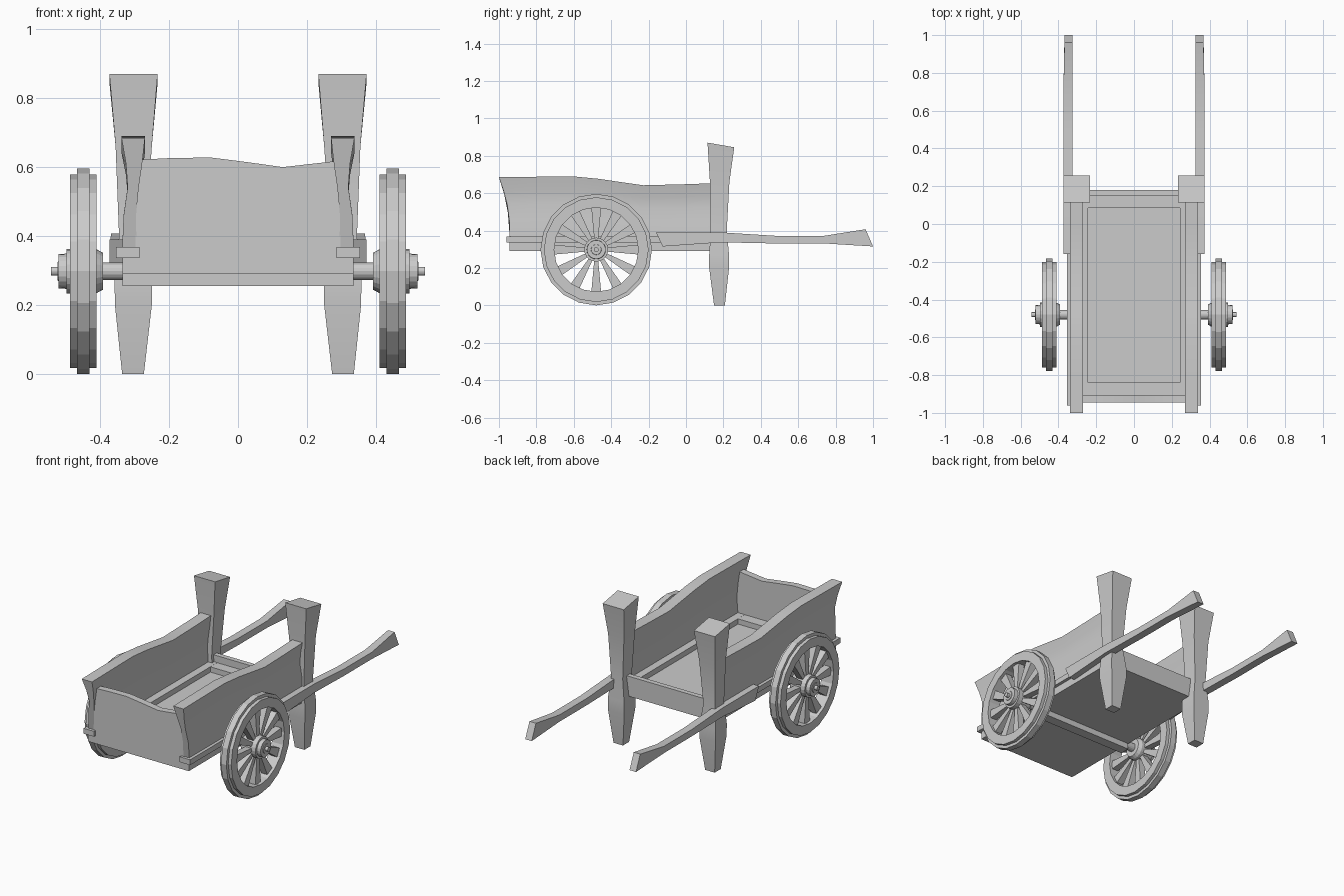
import bpy, bmesh, math

if "Cube" in bpy.data.objects:
    bpy.data.objects.remove(bpy.data.objects["Cube"])


def finish(name, bm):
    bmesh.ops.recalc_face_normals(bm, faces=bm.faces)
    me = bpy.data.meshes.new(name)
    bm.to_mesh(me)
    bm.free()
    ob = bpy.data.objects.new(name, me)
    bpy.context.collection.objects.link(ob)
    return ob


def loft(name, rings, closed=False):
    """Skin a list of equal-length point rings; cap the ends unless closed."""
    bm = bmesh.new()
    vs = [[bm.verts.new(p) for p in r] for r in rings]
    n = len(vs[0])
    pairs = list(zip(vs, vs[1:])) + ([(vs[-1], vs[0])] if closed else [])
    for a, b in pairs:
        for i in range(n):
            j = (i + 1) % n
            bm.faces.new((a[i], a[j], b[j], b[i]))
    if not closed:
        bm.faces.new(vs[0])
        bm.faces.new(vs[-1])
    return finish(name, bm)


def box(name, x0, x1, y0, y1, z0, z1):
    return loft(name, [[(x0, y0, z), (x1, y0, z), (x1, y1, z), (x0, y1, z)] for z in (z0, z1)])


def lathe(name, profile, sides, closed=False):
    """Turn (x, radius) points about the axle line."""
    rings = []
    for x, r in profile:
        rings.append([(x, AY + r * math.cos(2 * math.pi * i / sides),
                       AZ + r * math.sin(2 * math.pi * i / sides)) for i in range(sides)])
    return loft(name, rings, closed)


def mirror(ob):
    """Mirror a finished part to the other side of x = 0."""
    bm = bmesh.new()
    bm.from_mesh(ob.data)
    for v in bm.verts:
        v.co.x *= -1
    return finish(ob.name + "_left", bm)


def smooth(ob):
    bpy.ops.object.select_all(action='DESELECT')
    ob.select_set(True)
    bpy.context.view_layer.objects.active = ob
    bpy.ops.object.shade_smooth_by_angle(angle=math.radians(30))


AY, AZ = -0.48, 0.298
paired = []

# Flat bed with rails on top: long side rails, short cross rails at both ends
box("bed_floor", -0.335, 0.335, -0.945, 0.18, 0.29, 0.337)
paired.append(box("side_rail", 0.285, 0.354, -0.96, 0.14, 0.337, 0.369))
paired.append(box("inner_ledge", 0.243, 0.29, -0.91, 0.15, 0.337, 0.369))
box("front_ledge", -0.25, 0.25, -0.91, -0.84, 0.337, 0.3685)
box("back_ledge", -0.25, 0.25, 0.085, 0.155, 0.337, 0.3685)

# Axle and the beam that carries it
box("axle_beam", -0.335, 0.335, AY - 0.03, AY + 0.03, 0.255, 0.292)
lathe("axle", [(-0.42, 0.025), (0.42, 0.025)], 16)

# Side boards: wavy top, waisted cross-section, flared front end
rings = []
for t, top in ((0, 0.685), (0.13, 0.687), (0.34, 0.69), (0.46, 0.677),
               (0.67, 0.642), (0.85, 0.647), (1, 0.653)):
    section = []
    for front, h, outer, inner in ((-0.942, 0, 0.336, 0.288), (-0.945, 0.3, 0.332, 0.296),
                                   (-0.956, 0.56, 0.32, 0.288), (-0.975, 0.77, 0.325, 0.278),
                                   (-1.0, 1, 0.338, 0.27)):
        y = front + t * (0.15 - front)
        z = 0.36 + h * (top - 0.36)
        section.append(((outer, y, z), (inner, y, z)))
    rings.append([p[0] for p in section] + [p[1] for p in reversed(section)])
paired.append(loft("side_board", rings))

# Front board with wavy top
top = [(-0.298, 0.621), (-0.2, 0.626), (-0.08, 0.628), (0.03, 0.614), (0.13, 0.6), (0.298, 0.619)]
smooth(loft("front_board", [[(x, -0.945, 0.336), (x, -0.905, 0.336), (x, -0.905, z), (x, -0.945, z)]
                            for x, z in top]))

# Low back board
box("back_board", -0.29, 0.29, 0.15, 0.18, 0.336, 0.41)

# Corner posts: (z front, z back, inner x, outer x, front y, back y)
post = [(0, 0, 0.273, 0.336, 0.15, 0.208), (0.2, 0.2, 0.25, 0.357, 0.124, 0.23),
        (0.27, 0.27, 0.25, 0.358, 0.124, 0.23), (0.4, 0.4, 0.268, 0.345, 0.132, 0.218),
        (0.66, 0.66, 0.25, 0.355, 0.128, 0.232), (0.87, 0.845, 0.233, 0.373, 0.115, 0.258)]
paired.append(loft("corner_post", [[(a, f, zf), (b, f, zf), (b, k, zb), (a, k, zb)]
                                   for zf, zb, a, b, f, k in post]))

# Pull handles: (outer x, top y, top z, bottom y, bottom z)
handle = [(0.373, -0.16, 0.39, -0.125, 0.315), (0.373, 0.19, 0.39, 0.19, 0.337),
          (0.373, 0.475, 0.372, 0.475, 0.331), (0.373, 0.74, 0.372, 0.74, 0.331),
          (0.368, 0.96, 0.407, 1.0, 0.315)]
paired.append(loft("pull_handle", [[(0.325, a, b), (o, a, b), (o, c, d), (0.325, c, d)]
                                   for o, a, b, c, d in handle]))
smooth_parts = list(paired)

# Wheel: rim, tyre, stepped hub and twelve wedge spokes
paired.append(lathe("wheel_rim", [(0.411, 0.225), (0.487, 0.225), (0.487, 0.28), (0.411, 0.28)], 20, True))
paired.append(lathe("wheel_tyre", [(0.431, 0.27), (0.467, 0.27), (0.467, 0.298), (0.431, 0.298)], 20, True))
paired.append(lathe("wheel_hub", [(0.391, 0.053), (0.411, 0.064), (0.497, 0.064), (0.497, 0.051),
                                  (0.521, 0.05), (0.521, 0.028), (0.524, 0.027), (0.524, 0.013),
                                  (0.542, 0.013)], 20))
for i in range(12):
    a = math.tau * i / 12
    c, s = math.cos(a), math.sin(a)
    rings = [[(0.449 + dx, AY + r * c - w * s, AZ + r * s + w * c)
              for dx, w in ((-d, -h), (d, -h), (d, h), (-d, h))]
             for r, h, d in ((0.05, 0.01, 0.02), (0.235, 0.027, 0.02))]
    paired.append(loft("wheel_spoke", rings))

# Copy every paired part across, then smooth the gently curved boards
for ob in paired:
    twin = mirror(ob)
    if ob in smooth_parts:
        smooth(ob)
        smooth(twin)
